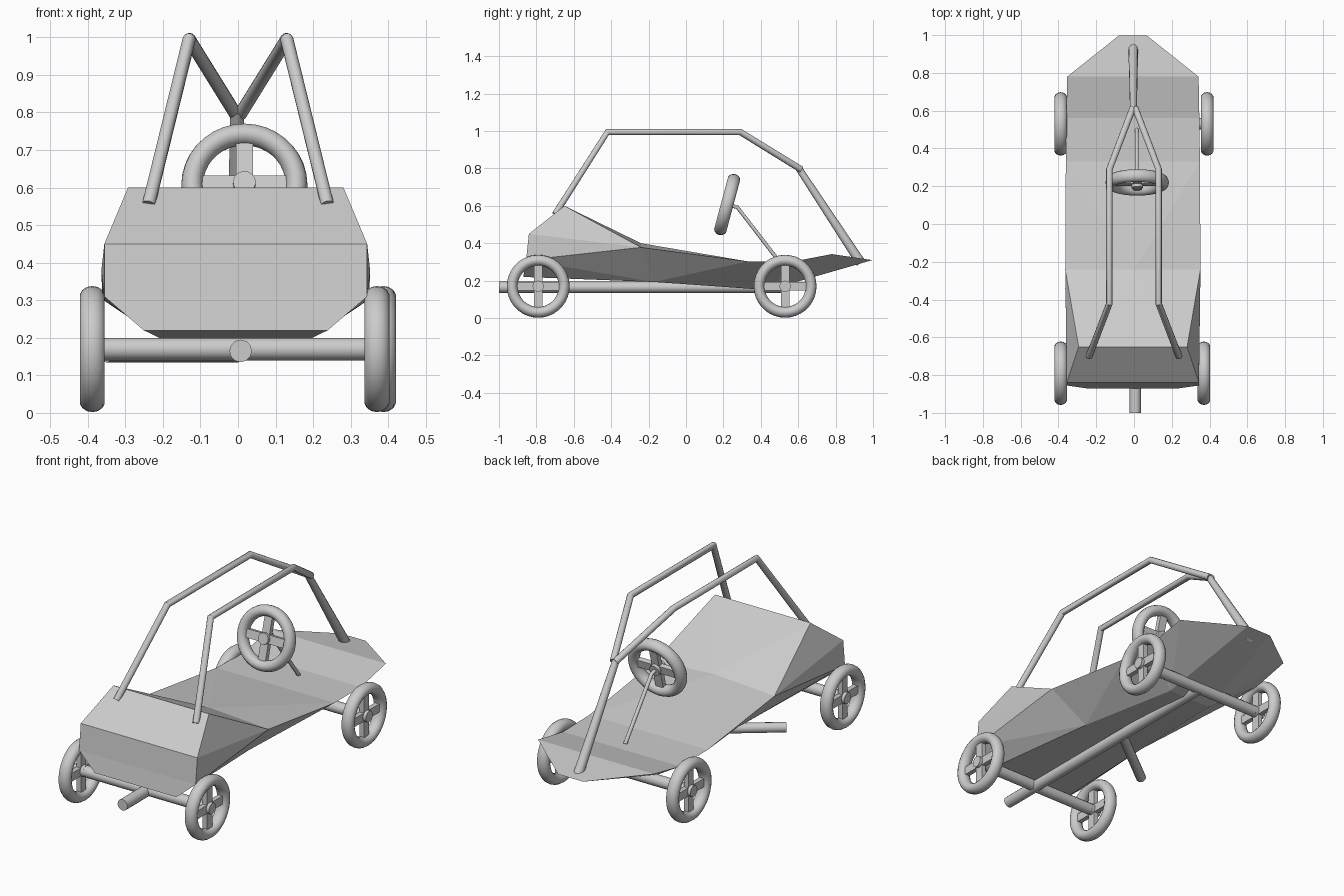
import bpy, bmesh, math
from mathutils import Matrix, Vector

if "Cube" in bpy.data.objects:
    bpy.data.objects.remove(bpy.data.objects["Cube"])


def finish(bm, name, smooth):
    bmesh.ops.recalc_face_normals(bm, faces=bm.faces)
    me = bpy.data.meshes.new(name)
    bm.to_mesh(me)
    bm.free()
    ob = bpy.data.objects.new(name, me)
    bpy.context.collection.objects.link(ob)
    if smooth:
        bpy.ops.object.select_all(action='DESELECT')
        bpy.context.view_layer.objects.active = ob
        ob.select_set(True)
        bpy.ops.object.shade_smooth_by_angle(angle=math.radians(40))
    return ob


def tube(name, pts, r, scales=None):
    """Round bar through a few points, closed at both ends."""
    cu = bpy.data.curves.new(name, 'CURVE')
    cu.dimensions = '3D'
    cu.bevel_depth = r
    cu.bevel_resolution = 4
    cu.use_fill_caps = True
    sp = cu.splines.new('POLY')
    sp.points.add(len(pts) - 1)
    for i, p in enumerate(pts):
        sp.points[i].co = (*p, 1)
        sp.points[i].radius = scales[i] if scales else 1
    ob = bpy.data.objects.new(name, cu)
    bpy.context.collection.objects.link(ob)
    bpy.ops.object.select_all(action='DESELECT')
    bpy.context.view_layer.objects.active = ob
    ob.select_set(True)
    bpy.ops.object.convert(target='MESH')
    bpy.ops.object.shade_smooth_by_angle(angle=math.radians(40))


def wheel(name, loc, rot):
    """Tyre, cross spokes and hub, with the axle along local z."""
    bm = bmesh.new()
    n, m = 36, 14
    ring = []
    for i in range(n):
        a = 2 * math.pi * i / n
        row = []
        for j in range(m):
            b = 2 * math.pi * j / m
            rad = 0.139 + 0.029 * math.cos(b)
            row.append(bm.verts.new((rad * math.cos(a), rad * math.sin(a),
                                     0.034 * math.sin(b))))
        ring.append(row)
    for i in range(n):
        for j in range(m):
            k, l = (i + 1) % n, (j + 1) % m
            bm.faces.new((ring[i][j], ring[k][j], ring[k][l], ring[i][l]))
    for size in ((0.25, 0.045, 0.026), (0.045, 0.25, 0.026)):
        bmesh.ops.create_cube(bm, size=1, matrix=Matrix.Diagonal((*size, 1)))
    bmesh.ops.create_cone(bm, cap_ends=True, segments=20, radius1=0.03,
                          radius2=0.03, depth=0.06)
    ob = finish(bm, name, True)
    ob.location = loc
    ob.rotation_euler = rot


# body shell: right-hand outline points, mirrored to the left
half = {
    'A': (.287, -.65, .60),    # seat back top
    'B': (.350, -.84, .45),    # tail upper corner
    'R': (.350, -.855, .31),   # tail lower corner
    'S': (.245, -.87, .22),    # tail bottom
    'M': (.358, -.24, .378),   # rim middle
    'D': (.355, .33, .303),    # rim front
    'E': (.352, .56, .30),     # over the front axle
    'F': (.348, .78, .342),    # nose shoulder
    'N': (.075, .997, .31),    # nose tip
    'K': (.190, -.17, .193),   # keel middle
    'G': (.130, .44, .15),     # keel front
}
bm = bmesh.new()
V = {}
for k, (x, y, z) in half.items():
    V[k] = bm.verts.new((x - .006, y, z))
    V[k.lower()] = bm.verts.new((-x - .006, y, z))
V['0'] = bm.verts.new((0, -.24, .40))
for side in ('A0M', 'ABM', 'BRM', 'RKM', 'RSK', 'MKD', 'KGD', 'DGE', 'EGF', 'FGN', '0MD'):
    bm.faces.new([V[c] for c in side])
    bm.faces.new([V[c] for c in side.swapcase()])
for mid in ('Aa0', '0Dd', 'DdeE', 'EefF', 'FfnN', 'AabB', 'BbrR', 'RrsS',
            'SskK', 'KkgG', 'GgnN'):
    bm.faces.new([V[c] for c in mid])
finish(bm, 'body', False)

# roll cage: two side bars meeting a single front post
for s, nm in ((1, 'right'), (-1, 'left')):
    tube('roll_bar_' + nm, [(s * .238, -.70, .555), (s * .13, -.42, .995),
                            (s * .13, .29, .995), (s * .006, .615, .795)], .0175)
tube('roll_cage_front_post', [(-.003, .60, .805), (-.004, .935, .295)], .02, [.9, 1.3])

# chassis pipes
tube('rear_axle', [(-.39, -.79, .17), (.37, -.79, .17)], .03)
tube('front_axle', [(-.39, .53, .17), (.385, .53, .17)], .03)
tube('centre_beam', [(.007, -1, .165), (.007, .53, .165)], .03)
tube('exhaust_pipe', [(0, -.09, .16), (-.35, -.36, .16)], .026)

# road wheels
side_on = (math.pi / 2, 0, math.pi / 2)
for nm, x, y in (('front_left', -.388, .53), ('front_right', .387, .53),
                 ('rear_left', -.388, -.79), ('rear_right', .37, -.79)):
    wheel('wheel_' + nm, (x, y, .17), side_on)

# steering wheel and column
wheel('steering_wheel', (.017, .22, .607), (math.radians(90 - 15), 0, 0))
tube('steering_column', [(.015, .22, .607), (.015, .275, .592), (.015, .50, .30)], .01)
